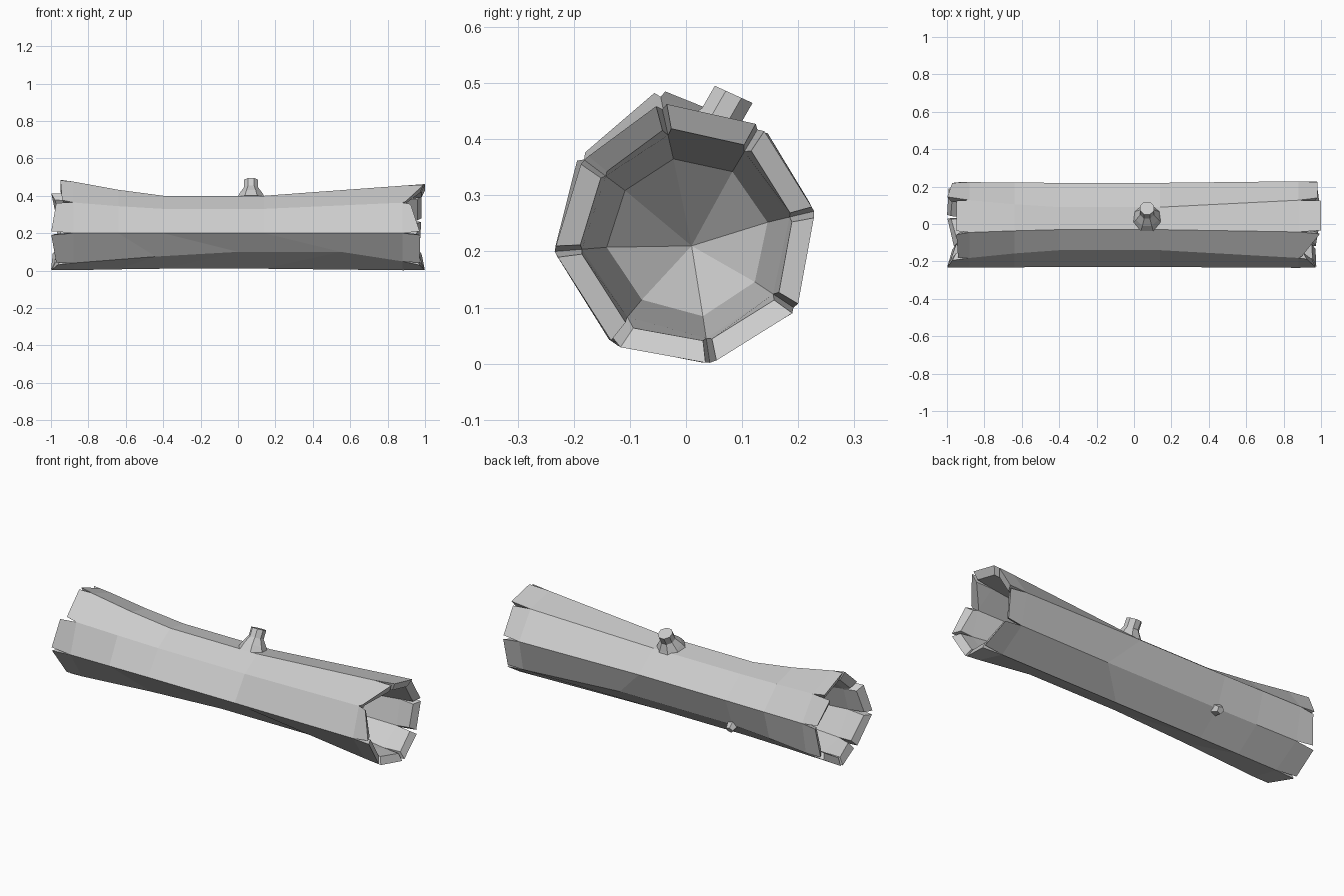
import bpy, bmesh, math
from mathutils import Vector

cube = bpy.data.objects.get("Cube")
if cube:
    bpy.data.objects.remove(cube, do_unlink=True)

grey = bpy.data.materials.new("weathered_grey")
grey.use_nodes = True
GREY = (0.6, 0.6, 0.6, 1)
grey.diffuse_color = GREY
grey.node_tree.nodes["Principled BSDF"].inputs["Base Color"].default_value = GREY

# Ridges around the trunk: (y, z) at left-hand end, waist, right-hand end; waist x range
RIDGES = [
    ((0.225, 0.28), (0.22, 0.28), (0.23, 0.27), (-0.4, 0.14)),
    ((0.14, 0.42), (0.09, 0.38), (0.135, 0.425), (-0.4, 0.14)),
    ((-0.05, 0.5), (-0.03, 0.40), (-0.045, 0.465), (-0.4, 0.14)),
    ((-0.195, 0.375), (-0.14, 0.33), (-0.19, 0.37), (-0.4, 0.14)),
    ((-0.235, 0.2), (-0.23, 0.2), (-0.235, 0.2), (-0.4, 0.14)),
    ((-0.13, 0.03), (-0.15, 0.1), (-0.125, 0.025), (0.0, 0.55)),
    ((0.04, 0.0), (0.03, 0.01), (0.045, 0.0), (-0.4, 0.14)),
    ((0.2, 0.095), (0.16, 0.12), (0.2, 0.095), (-0.4, 0.3)),
]
# Broken tip of every plank: |x| at its two corners
TIPS = {
    -1: [(0.97, 1.0), (0.95, 0.95), (0.95, 0.94), (0.97, 1.0),
         (1.0, 0.97), (0.96, 1.0), (1.0, 0.99), (0.98, 0.96)],
    1: [(0.98, 0.98), (1.0, 1.0), (1.0, 0.89), (0.92, 0.975),
        (0.975, 0.97), (0.97, 1.0), (1.0, 0.98), (0.97, 0.98)],
}
N = len(RIDGES)
AXIS = Vector((0, 0.01, 0.22))
SLIT = 0.88


def ridge_point(i, x):
    """Point on ridge i at a given x, flaring from the waist to the end."""
    left, waist, right, (xa, xb) = RIDGES[i % N]
    t, end = 0, waist
    if x < xa:
        t, end = (xa - x) / (1 + xa), left
    elif x > xb:
        t, end = (x - xb) / (1 - xb), right
    t = t ** 1.25
    return Vector((x, *(w + (e - w) * t for w, e in zip(waist, end))))


def shrink(p, factor):
    c = Vector((p.x, AXIS.y, AXIS.z))
    return c + (p - c) * factor


def finish(bm, name):
    bmesh.ops.recalc_face_normals(bm, faces=bm.faces)
    me = bpy.data.meshes.new(name)
    bm.to_mesh(me)
    bm.free()
    me.materials.append(grey)
    ob = bpy.data.objects.new(name, me)
    bpy.context.collection.objects.link(ob)
    return ob


def bridge(bm, a, b):
    for i in range(len(a)):
        j = (i + 1) % len(a)
        bm.faces.new((a[i], a[j], b[j], b[i]))


def build_trunk():
    bm = bmesh.new()
    # Outer bark between the two split ends
    rings = []
    for k in range(5):
        ring = []
        for i in range(N):
            xa, xb = RIDGES[i][3]
            x = (-SLIT, (xa - SLIT) / 2, xa, xb, SLIT)[k]
            ring.append(bm.verts.new(ridge_point(i, x)))
        rings.append(ring)
    for a, b in zip(rings, rings[1:]):
        bridge(bm, a, b)

    for side, outer in ((-1, rings[0]), (1, rings[-1])):
        # Hollow: inner wall, tapering throat and conical floor
        inner = [bm.verts.new(shrink(v.co, 0.8)) for v in outer]
        throat = []
        for i in range(N):
            p = shrink(ridge_point(i, side * SLIT), 0.62)
            p.x = side * 0.6
            throat.append(bm.verts.new(p))
        bridge(bm, inner, throat)
        apex = bm.verts.new((side * 0.45, AXIS.y, AXIS.z - 0.01))
        for i in range(N):
            bm.faces.new((throat[i], throat[(i + 1) % N], apex))
        # Split planks around the rim
        for i in range(N):
            j = (i + 1) % N
            xa, xb = TIPS[side][i]
            pa, pb = ridge_point(i, side * xa), ridge_point(j, side * xb)
            pa, pb = pa.lerp(pb, 0.06), pb.lerp(pa, 0.06)
            oa, ob = bm.verts.new(pa), bm.verts.new(pb)
            ia, ib = (bm.verts.new(shrink(p, 0.82) - Vector((side * 0.02, 0, 0)))
                      for p in (pa, pb))
            bm.faces.new((outer[i], outer[j], ob, oa))
            bm.faces.new((inner[j], inner[i], ia, ib))
            bm.faces.new((oa, ob, ib, ia))
            bm.faces.new((outer[i], oa, ia, inner[i]))
            bm.faces.new((ob, outer[j], inner[j], ib))
    return finish(bm, "hollow_trunk")


def build_stub(name, path, sides):
    """Tapered stub along (centre, radius) steps with a flat cut top."""
    bm = bmesh.new()
    axis = (Vector(path[-1][0]) - Vector(path[0][0])).normalized()
    u = Vector((1, 0, 0))
    v = axis.cross(u).normalized()
    rings = []
    for centre, r in path:
        angles = [math.tau * (k + 0.5) / sides for k in range(sides)]
        rings.append([bm.verts.new(Vector(centre) + (u * math.cos(a) + v * math.sin(a)) * r)
                      for a in angles])
    for a, b in zip(rings, rings[1:]):
        bridge(bm, a, b)
    bm.faces.new(rings[0])
    bm.faces.new(rings[-1])
    return finish(bm, name)


build_trunk()
build_stub("branch_stub", [((0.07, 0.035, 0.37), 0.085), ((0.07, 0.045, 0.405), 0.065),
                           ((0.07, 0.062, 0.44), 0.04), ((0.07, 0.085, 0.48), 0.04)], 8)
build_stub("small_knot", [((-0.4, 0.14, 0.125), 0.035), ((-0.4, 0.185, 0.1), 0.02)], 5)
